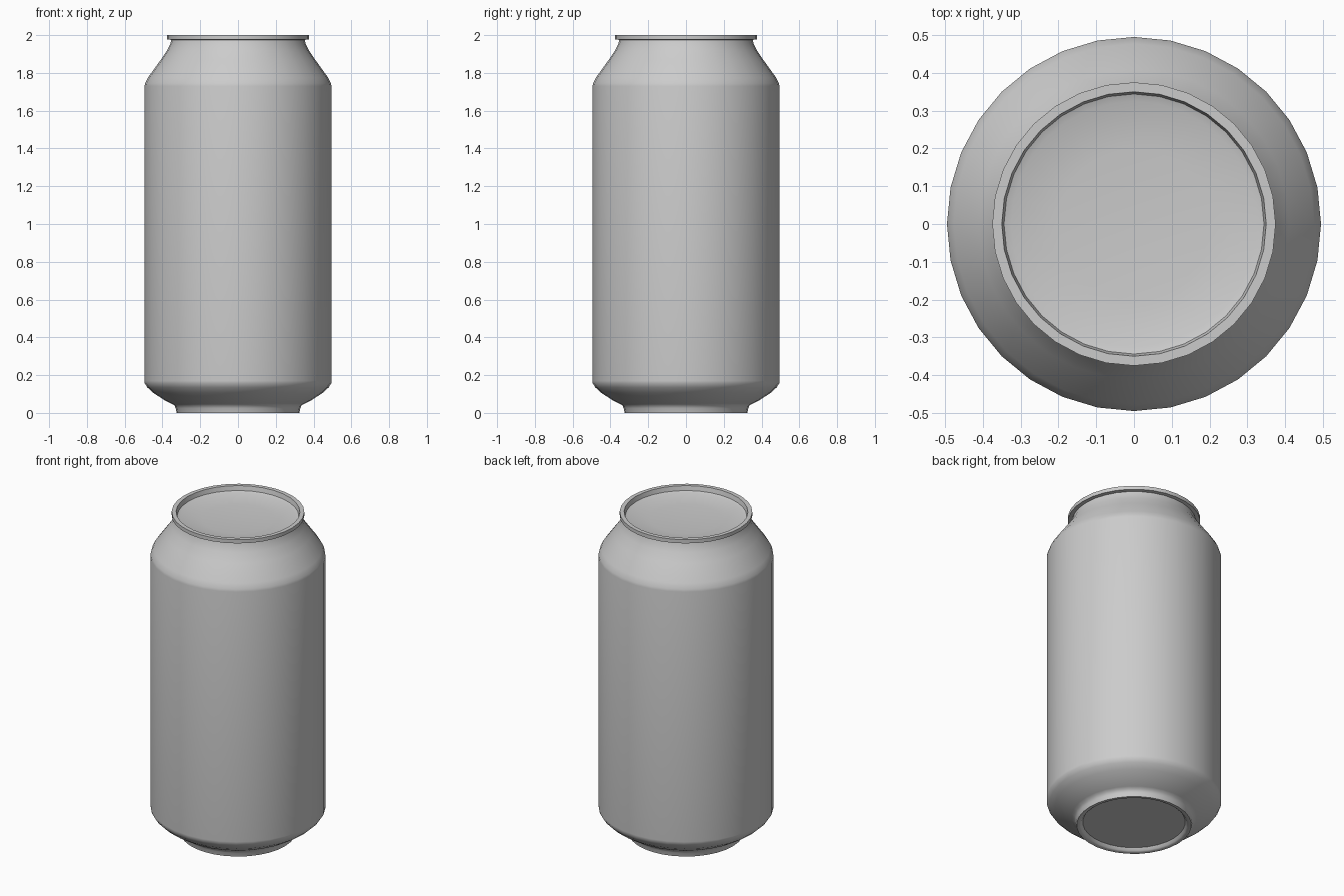
import bpy, bmesh, math

if "Cube" in bpy.data.objects:
    bpy.data.objects.remove(bpy.data.objects["Cube"])

SIDES = 32

metal = bpy.data.materials.new("brushed_grey_metal")
metal.diffuse_color = (0.6, 0.6, 0.6, 1.0)
metal.use_nodes = True
metal.node_tree.nodes["Principled BSDF"].inputs["Base Color"].default_value = metal.diffuse_color


def lathe(name, profile, angle=40):
    """Spin a radius/height profile around z; radius 0 makes a pole."""
    bm = bmesh.new()
    rings = []
    for r, z in profile:
        if r == 0:
            rings.append([bm.verts.new((0, 0, z))] * SIDES)
        else:
            rings.append([bm.verts.new((r * math.cos(2 * math.pi * i / SIDES),
                                        r * math.sin(2 * math.pi * i / SIDES), z))
                          for i in range(SIDES)])
    for a, b in zip(rings, rings[1:]):
        for i in range(SIDES):
            j = (i + 1) % SIDES
            corners = list(dict.fromkeys((a[i], a[j], b[j], b[i])))
            bm.faces.new(corners)
    mesh = bpy.data.meshes.new(name)
    bm.to_mesh(mesh)
    bm.free()
    mesh.materials.append(metal)
    ob = bpy.data.objects.new(name, mesh)
    bpy.context.collection.objects.link(ob)
    bpy.ops.object.select_all(action='DESELECT')
    ob.select_set(True)
    bpy.context.view_layer.objects.active = ob
    bpy.ops.object.shade_smooth_by_angle(angle=math.radians(angle))
    return ob


# Whole can as one closed profile, from the base centre to the lid centre
lathe("can", [
    # recessed base and foot ring
    (0, 0.02), (0.29, 0.02), (0.30, 0.005), (0.308, 0.0), (0.325, 0.0),
    (0.33, 0.025), (0.338, 0.042), (0.355, 0.05),
    # lower taper
    (0.39, 0.068), (0.45, 0.107), (0.48, 0.135), (0.494, 0.157),
    # straight wall
    (0.495, 0.17), (0.495, 1.73),
    # shoulder and neck
    (0.492, 1.745), (0.477, 1.775), (0.41, 1.868), (0.375, 1.92),
    (0.358, 1.955), (0.353, 1.975),
    # rolled rim
    (0.375, 1.977), (0.375, 2.0), (0.35, 2.0),
    # recessed lid, slightly dished
    (0.344, 1.972), (0.325, 1.965), (0.2, 1.955), (0, 1.95),
])
